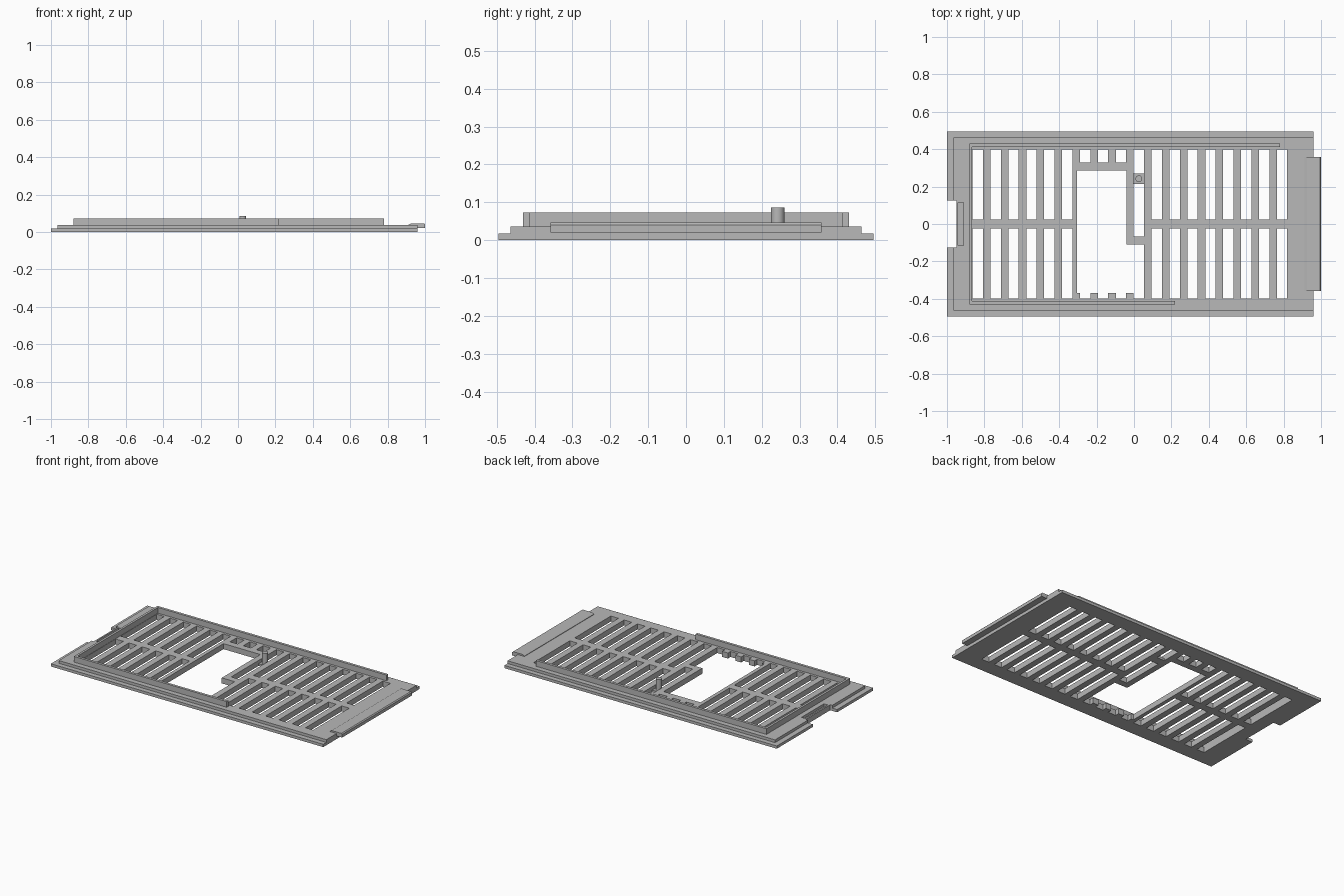
import bpy
import bmesh

if "Cube" in bpy.data.objects:
    bpy.data.objects.remove(bpy.data.objects["Cube"], do_unlink=True)

GREY = (0.48, 0.48, 0.48, 1.0)
grey = bpy.data.materials.new("plain_grey")
grey.use_nodes = True
grey.diffuse_color = GREY
grey.node_tree.nodes["Principled BSDF"].inputs["Base Color"].default_value = GREY


def add_object(name, bm):
    mesh = bpy.data.meshes.new(name)
    bm.to_mesh(mesh)
    bm.free()
    mesh.materials.append(grey)
    obj = bpy.data.objects.new(name, mesh)
    bpy.context.collection.objects.link(obj)
    return obj


def box(name, x, y, z):
    bm = bmesh.new()
    bmesh.ops.create_cube(bm, size=1)
    for v in bm.verts:
        v.co = [r[0] if c < 0 else r[1] for c, r in zip(v.co, (x, y, z))]
    return add_object(name, bm)


def plate(name, x, y, z, holes):
    """Flat plate with rectangular holes (x0, x1, y0, y1)."""
    def cuts(span, values):
        inside = [v for v in values if span[0] < v < span[1]]
        return sorted({round(v, 4) for v in list(span) + inside})

    xs = cuts(x, [v for h in holes for v in h[:2]])
    ys = cuts(y, [v for h in holes for v in h[2:]])
    bm = bmesh.new()
    verts = {}

    def vert(px, py):
        if (px, py) not in verts:
            verts[px, py] = bm.verts.new((px, py, z[0]))
        return verts[px, py]

    for xa, xb in zip(xs, xs[1:]):
        for ya, yb in zip(ys, ys[1:]):
            cx, cy = (xa + xb) / 2, (ya + yb) / 2
            if any(h[0] < cx < h[1] and h[2] < cy < h[3] for h in holes):
                continue
            bm.faces.new([vert(xa, ya), vert(xb, ya), vert(xb, yb), vert(xa, yb)])
    obj = add_object(name, bm)
    solid = obj.modifiers.new("thickness", "SOLIDIFY")
    solid.thickness = z[1] - z[0]
    solid.offset = 1
    return obj


# Vent slots: two rows of evenly spaced columns, interrupted by the opening
PITCH, WIDTH, FIRST = 0.0957, 0.055, -0.863
SLOT_END, BRIDGE = 0.397, 0.025
holes = []
for i in range(18):
    x0 = FIRST + i * PITCH
    x1 = x0 + WIDTH
    if i < 6 or i > 9:
        holes.append((x0, x1, BRIDGE, SLOT_END))
        holes.append((x0, x1, -SLOT_END, -BRIDGE))
    else:
        holes.append((x0, x1, 0.33 if i < 9 else -0.068, SLOT_END))
        holes.append((x0, x1, -SLOT_END, -0.3))

# Central stepped opening and end notch
pin_x0 = FIRST + 9 * PITCH
pin_x1 = pin_x0 + WIDTH
holes.append((-0.305, -0.04, -0.37, 0.287))
holes.append((-0.1, pin_x1, -0.37, -0.11))
holes.append((-1.1, -0.95, -0.125, 0.125))
latch_recess = (-0.94, -0.912, -0.115, 0.115)

# Two stacked plates
STEP, TOP, RIM = 0.018, 0.036, 0.073
plate("base_plate", (-1, 0.96), (-0.495, 0.495), (0, STEP), holes)
plate("upper_plate", (-0.965, 0.96), (-0.463, 0.463), (STEP, TOP), holes + [latch_recess])

# Raised rim on three sides
box("back_rim", (-0.88, 0.78), (0.413, 0.43), (TOP, RIM))
box("front_rim", (-0.88, 0.22), (-0.43, -0.413), (TOP, RIM))
box("end_rim", (-0.88, -0.865), (-0.413, 0.413), (TOP, RIM))

# Locating pin on its low pad
box("pin_pad", (pin_x0, pin_x1), (0.215, 0.271), (0, 0.014))
bm = bmesh.new()
bmesh.ops.create_cone(bm, cap_ends=True, segments=32, radius1=0.018, radius2=0.018, depth=0.076)
bmesh.ops.translate(bm, verts=bm.verts, vec=(0.026, 0.242, 0.048))
for f in bm.faces:
    f.smooth = len(f.verts) == 4
for e in bm.edges:
    e.smooth = all(f.smooth for f in e.link_faces)
add_object("locating_pin", bm)

# Overhanging end tab with chamfered top edges
profile = [(0.912, 0.02), (1, 0.02), (1, 0.04), (0.994, 0.046), (0.925, 0.046), (0.912, 0.039)]
bm = bmesh.new()
near = [bm.verts.new((x, -0.358, z)) for x, z in profile]
far = [bm.verts.new((x, 0.358, z)) for x, z in profile]
bm.faces.new(near)
bm.faces.new(far[::-1])
for i in range(len(profile)):
    j = (i + 1) % len(profile)
    bm.faces.new([near[j], near[i], far[i], far[j]])
bmesh.ops.recalc_face_normals(bm, faces=bm.faces)
add_object("end_tab", bm)
